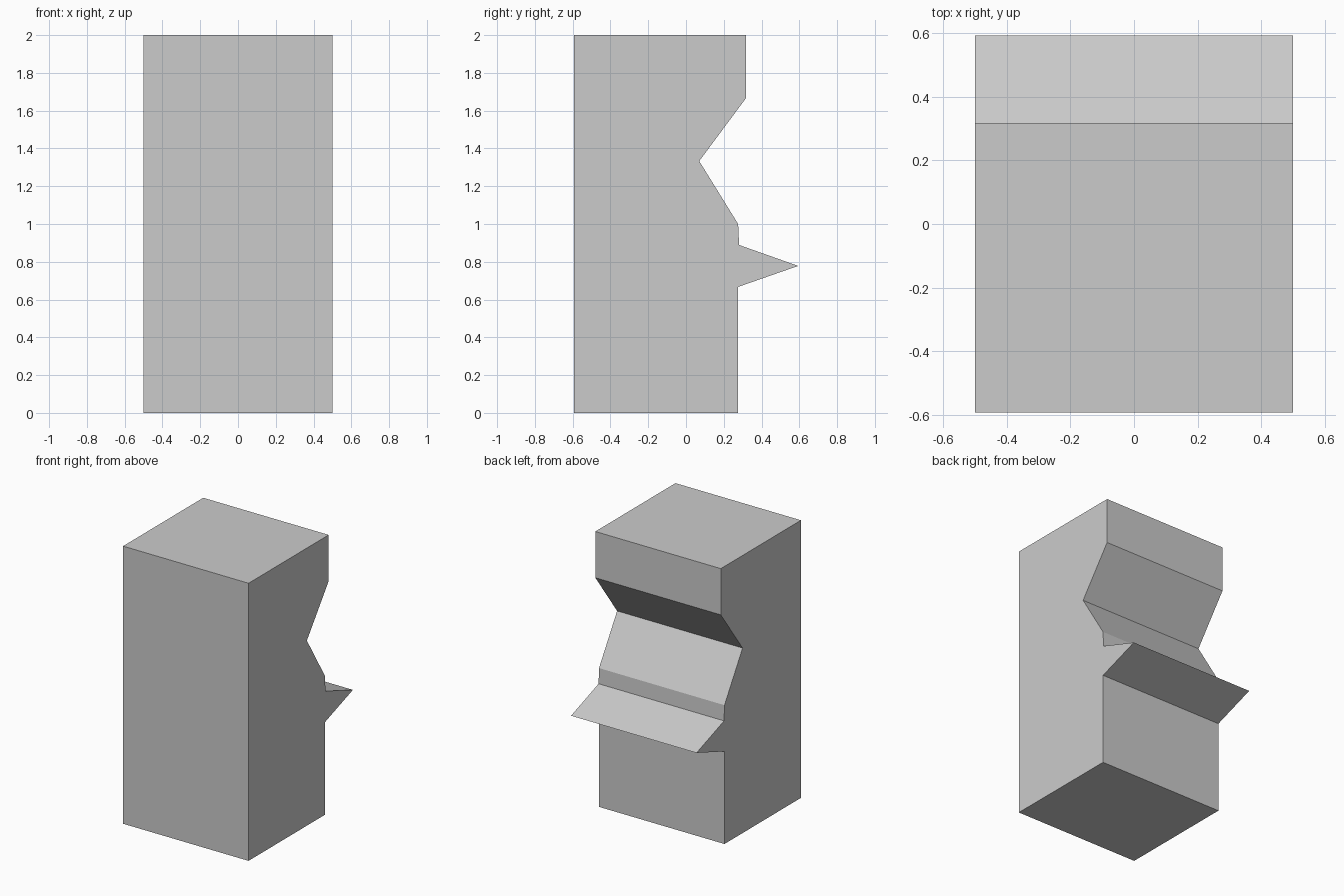
import bpy, bmesh

if "Cube" in bpy.data.objects:
    bpy.data.objects.remove(bpy.data.objects["Cube"])

# Side profile (y, z) of the block: plain front, notched and finned back
profile = [
    (-0.594, 0.0), (0.276, 0.0),
    (0.276, 0.667), (0.594, 0.778), (0.281, 0.889),   # pointed fin
    (0.276, 1.0), (0.07, 1.333), (0.318, 1.667),      # V-shaped notch
    (0.318, 2.0), (-0.594, 2.0),
]
WIDTH = 1.0

# Extrude the profile across the width
bm = bmesh.new()
side = bm.faces.new([bm.verts.new((-WIDTH / 2, y, z)) for y, z in profile])
ext = bmesh.ops.extrude_face_region(bm, geom=[side], use_keep_orig=True)
moved = [g for g in ext["geom"] if isinstance(g, bmesh.types.BMVert)]
bmesh.ops.translate(bm, verts=moved, vec=(WIDTH, 0, 0))
bmesh.ops.recalc_face_normals(bm, faces=bm.faces[:])

mesh = bpy.data.meshes.new("notched_block")
bm.to_mesh(mesh)
bm.free()
block = bpy.data.objects.new("notched_block", mesh)
bpy.context.collection.objects.link(block)
